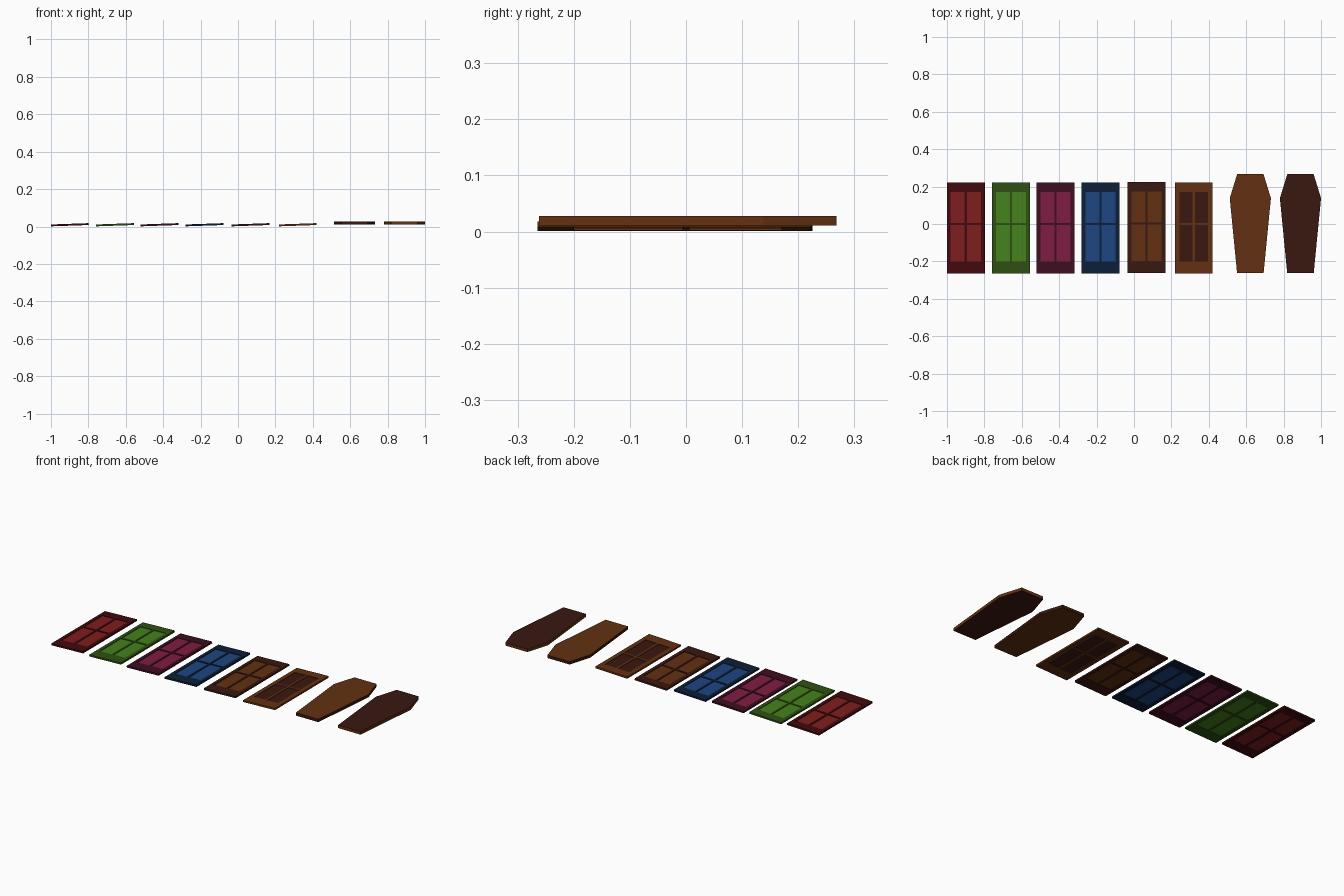
import bpy, bmesh
from mathutils import Matrix

if "Cube" in bpy.data.objects:
    bpy.data.objects.remove(bpy.data.objects["Cube"])

def material(name, rgb):
    m = bpy.data.materials.new(name)
    m.diffuse_color = (*rgb, 1)
    m.use_nodes = True
    m.node_tree.nodes["Principled BSDF"].inputs["Base Color"].default_value = m.diffuse_color
    return m

brown = material("brown", (0.125, 0.03, 0.006))
dark = material("dark_brown", (0.042, 0.009, 0.005))

def box(bm, x0, x1, y0, y1, z0, z1, mat):
    mtx = Matrix.Translation(((x0+x1)/2, (y0+y1)/2, (z0+z1)/2)) @ Matrix.Diagonal((x1-x0, y1-y0, z1-z0, 1))
    r = bmesh.ops.create_cube(bm, size=1, matrix=mtx)
    for f in {f for v in r["verts"] for f in v.link_faces}:
        f.material_index = mat

def finish(bm, name, mats):
    me = bpy.data.meshes.new(name)
    bm.to_mesh(me)
    bm.free()
    for m in mats:
        me.materials.append(m)
    ob = bpy.data.objects.new(name, me)
    bpy.context.collection.objects.link(ob)
    return ob

def door(name, x, frame, panel, y=0.0, m=0.02):
    bm = bmesh.new()
    w, lo, hi, t = 0.101, -0.265, 0.222, 0.005
    pl, ph = -0.20, 0.17
    # stiles and rails
    box(bm, -w, -w+m, lo, hi, -t, t, 0)
    box(bm, w-m, w, lo, hi, -t, t, 0)
    box(bm, -w+m, w-m, lo, pl, -t, t, 0)
    box(bm, -w+m, w-m, ph, hi, -t, t, 0)
    # crossing bars
    box(bm, -0.006, 0.006, pl, ph, -t, t, 0)
    for s in (-1, 1):
        box(bm, *sorted((s*0.006, s*(w-m))), -0.006, 0.006, -t, t, 0)
    # recessed panel
    box(bm, -w+m, w-m, pl, ph, -t*0.4, t*0.4, 1)
    ob = finish(bm, name, [frame, panel])
    ob.location = (x, y, 0.0095)
    ob.rotation_euler = (0, -0.035, 0)

def coffin_lid(name, x, face, side):
    bm = bmesh.new()
    half = [(0.071, -0.262), (0.110, 0.138), (0.070, 0.268)]
    pts = half + [(-a, b) for a, b in reversed(half)]
    base = bm.faces.new([bm.verts.new((a, b, 0.011)) for a, b in pts])
    r = bmesh.ops.extrude_face_region(bm, geom=[base], use_keep_orig=True)
    bmesh.ops.translate(bm, vec=(0, 0, 0.017), verts=[v for v in r["geom"] if isinstance(v, bmesh.types.BMVert)])
    bmesh.ops.recalc_face_normals(bm, faces=bm.faces)
    for f in bm.faces:
        f.material_index = 0 if abs(f.normal.z) > 0.9 else 1
    finish(bm, name, [face, side]).location.x = x

# painted doors
for name, x, fr, pa in [
    ("red", -0.899, (0.055, 0.003, 0.004), (0.21, 0.012, 0.012)),
    ("green", -0.658, (0.028, 0.08, 0.006), (0.06, 0.22, 0.012)),
    ("purple", -0.42, (0.05, 0.004, 0.014), (0.21, 0.012, 0.055)),
    ("blue", -0.179, (0.004, 0.013, 0.04), (0.012, 0.06, 0.22))]:
    door(name + "_door", x, material(name + "_frame", fr), material(name + "_panel", pa))

# wooden doors
door("brown_door", 0.067, dark, brown, 0.003)
door("dark_panel_door", 0.319, brown, dark, 0, 0.025)

# coffin lids
coffin_lid("brown_coffin_lid", 0.622, brown, dark)
coffin_lid("dark_coffin_lid", 0.890, dark, brown)
